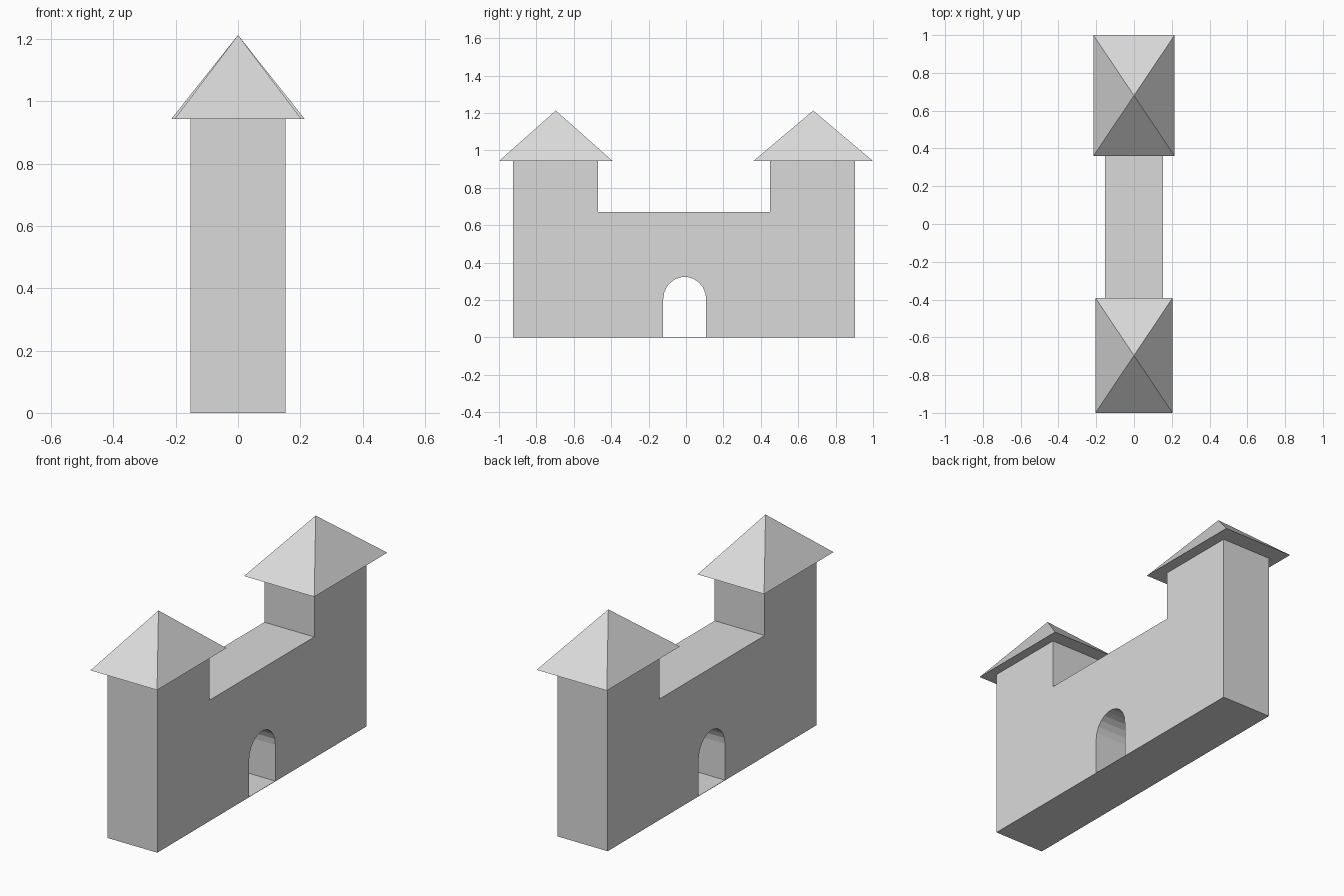
import bpy
import bmesh
from math import sin, cos, pi

cube = bpy.data.objects.get("Cube")
if cube:
    bpy.data.objects.remove(cube, do_unlink=True)

stone = bpy.data.materials.new("light grey stone")
stone.use_nodes = True
grey = (0.7, 0.7, 0.7, 1)
stone.diffuse_color = grey
stone.node_tree.nodes["Principled BSDF"].inputs["Base Color"].default_value = grey

HALF_X = 0.153
EAVES, PEAK = 0.943, 1.213


def finish(name, bm):
    bmesh.ops.recalc_face_normals(bm, faces=bm.faces)
    mesh = bpy.data.meshes.new(name)
    bm.to_mesh(mesh)
    bm.free()
    mesh.materials.append(stone)
    obj = bpy.data.objects.new(name, mesh)
    bpy.context.collection.objects.link(obj)
    return obj


def arch(y0, y1, spring, top, steps=11):
    """Round-headed opening outline, from the y1 foot over to the y0 foot."""
    mid, half = (y0 + y1) / 2, (y1 - y0) / 2
    curve = [(mid + half * cos(pi * i / steps),
              spring + (top - spring) * sin(pi * i / steps))
             for i in range(steps + 1)]
    return [(y1, 0)] + curve + [(y0, 0)]


# Gatehouse wall with two towers and an arched passage
doorway = arch(-0.122, 0.108, 0.203, 0.324)
profile = [(-0.925, 0), (-0.925, EAVES), (-0.47, EAVES), (-0.47, 0.67),
           (0.449, 0.67), (0.449, EAVES), (0.904, EAVES), (0.904, 0)]
bm = bmesh.new()
face = bm.faces.new([bm.verts.new((-HALF_X, y, z)) for y, z in profile + doorway])
new = bmesh.ops.extrude_face_region(bm, geom=[face])["geom"]
bmesh.ops.translate(bm, vec=(2 * HALF_X, 0, 0),
                    verts=[v for v in new if isinstance(v, bmesh.types.BMVert)])
finish("gatehouse_walls", bm)

# Thin floor slab under the arch
bm = bmesh.new()
bmesh.ops.create_cube(bm, size=1)
for v in bm.verts:
    v.co.x *= 2 * HALF_X
    v.co.y = -0.122 if v.co.y < 0 else 0.108
    v.co.z = 0 if v.co.z < 0 else 0.002
finish("passage_floor", bm)


# Overhanging pyramid roofs
def pyramid_roof(name, half_x, y0, y1):
    bm = bmesh.new()
    base = [bm.verts.new((x, y, EAVES)) for x, y in
            ((-half_x, y0), (half_x, y0), (half_x, y1), (-half_x, y1))]
    tip = bm.verts.new((0, (y0 + y1) / 2, PEAK))
    bm.faces.new(base)
    for i in range(4):
        bm.faces.new((base[i], base[(i + 1) % 4], tip))
    finish(name, bm)


pyramid_roof("front_tower_roof", 0.204, -1, -0.392)
pyramid_roof("back_tower_roof", 0.215, 0.36, 1)
